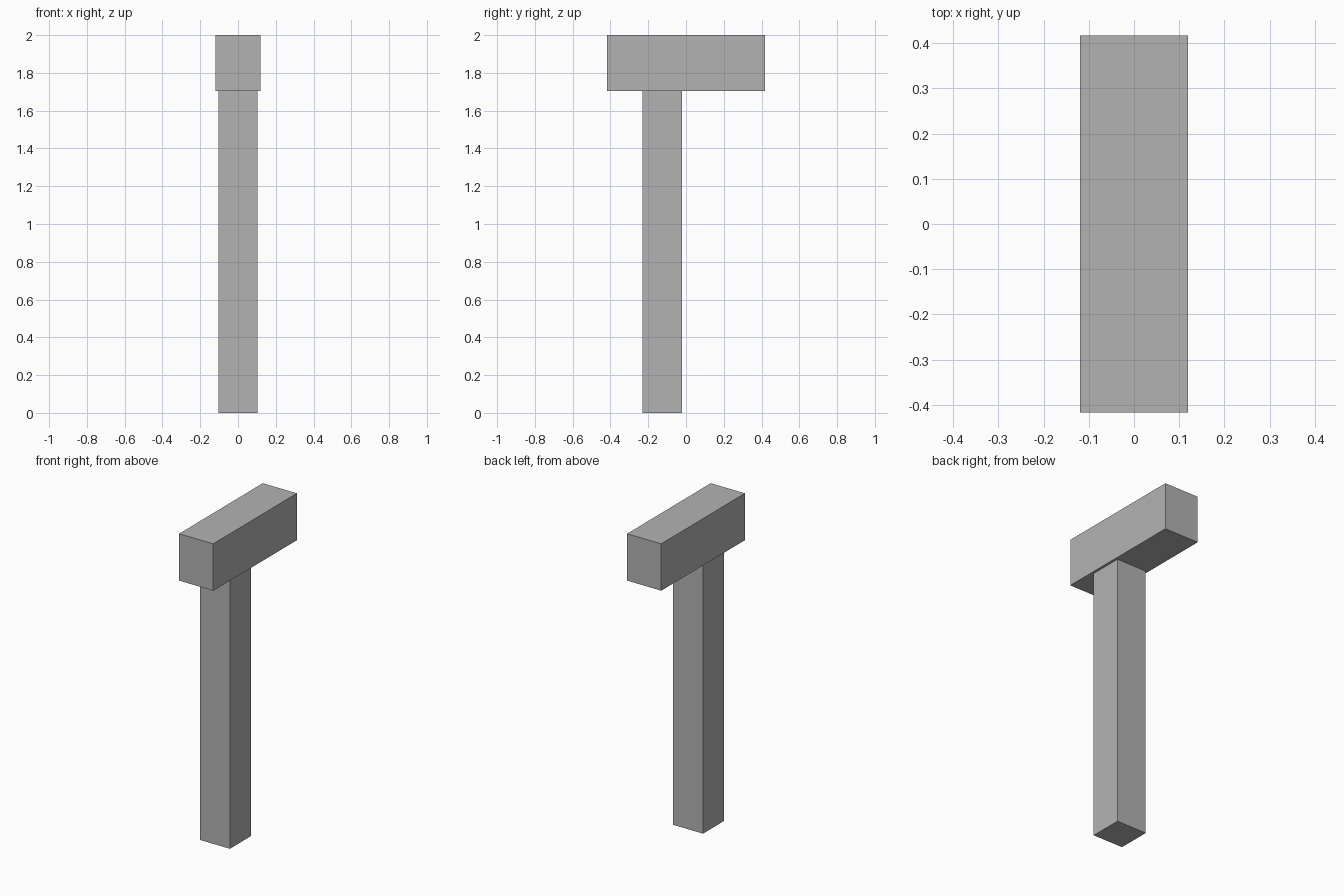
import bpy

if "Cube" in bpy.data.objects:
    bpy.data.objects.remove(bpy.data.objects["Cube"])

grey = bpy.data.materials.new("plain grey")
grey.diffuse_color = (0.45, 0.45, 0.45, 1.0)
grey.use_nodes = True
grey.node_tree.nodes["Principled BSDF"].inputs["Base Color"].default_value = grey.diffuse_color


def box(name, low, high):
    """Axis-aligned box between two opposite corners."""
    centre = [(a + b) / 2 for a, b in zip(low, high)]
    bpy.ops.mesh.primitive_cube_add(size=1, location=centre)
    obj = bpy.context.object
    obj.name = name
    obj.scale = [b - a for a, b in zip(low, high)]
    bpy.ops.object.transform_apply(location=False, rotation=False, scale=True)
    obj.data.materials.append(grey)
    return obj


# Square handle, set off-centre under the head
box("handle", (-0.104, -0.229, 0.0), (0.104, -0.021, 1.704))

# Long rectangular hammer head
box("head", (-0.119, -0.417, 1.704), (0.119, 0.417, 2.0))
